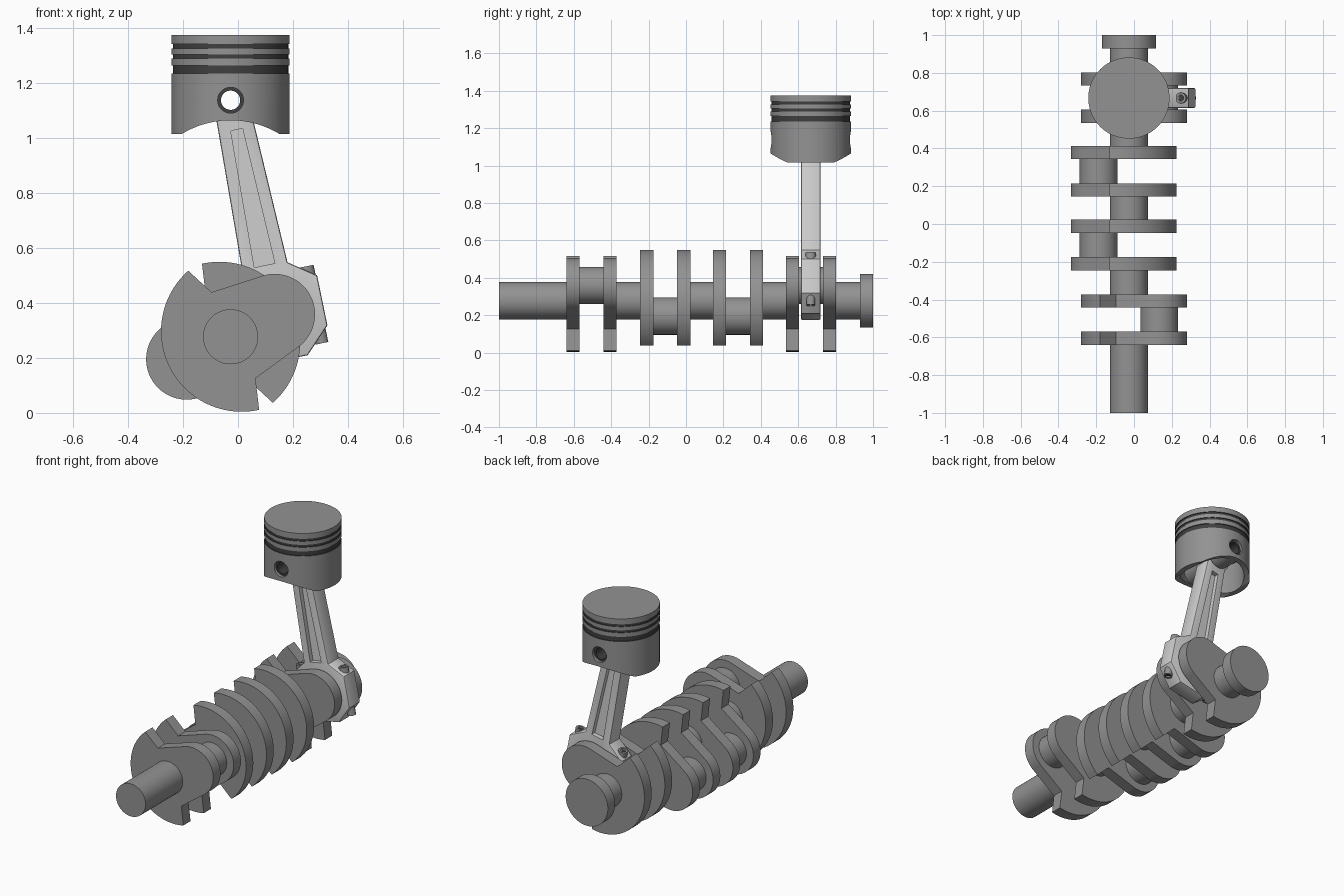
import bpy, bmesh
from math import sin, cos, pi, radians, atan2, hypot
from mathutils import Vector

if "Cube" in bpy.data.objects:
    bpy.data.objects.remove(bpy.data.objects["Cube"])


def material(name, value):
    m = bpy.data.materials.new(name)
    m.use_nodes = True
    col = (value, value, value, 1)
    m.diffuse_color = col
    m.node_tree.nodes["Principled BSDF"].inputs["Base Color"].default_value = col
    return m


STEEL = material("steel grey", 0.29)
LIGHT = material("light forged grey", 0.62)
DARK = material("dark grey", 0.05)

AXIS = Vector((-0.027, 0, 0.277))     # crankshaft centre line
THROW, TILT = 0.18, radians(27)       # crank pin offset and direction
PIN_R, Y_ROD = 0.1, 0.667
Y = Vector((0, 1, 0))


def finish(name, bm, mats):
    bmesh.ops.remove_doubles(bm, verts=bm.verts, dist=1e-5)
    bmesh.ops.recalc_face_normals(bm, faces=bm.faces)
    me = bpy.data.meshes.new(name)
    bm.to_mesh(me)
    bm.free()
    for m in mats:
        me.materials.append(m)
    ob = bpy.data.objects.new(name, me)
    bpy.context.collection.objects.link(ob)
    return ob


def lathe(name, profile, origin, axis, mats, closed=False, steps=72):
    """Turn (radius, height) points around an axis."""
    bm = bmesh.new()
    rot = axis.to_track_quat('Z', 'Y')
    rings = [[bm.verts.new(origin + rot @ Vector((r * cos(a), r * sin(a), h))) for r, h in profile]
             for a in (2 * pi * i / steps for i in range(steps))]
    n = len(profile)
    for i in range(steps):
        p, q = rings[i], rings[(i + 1) % steps]
        for j in range(n if closed else n - 1):
            k = (j + 1) % n
            bm.faces.new((p[j], q[j], q[k], p[k]))
    return finish(name, bm, mats)


def cylinder(name, r, h0, h1, origin, axis, mat):
    return lathe(name, [(0, h0), (r, h0), (r, h1), (0, h1)], origin, axis, [mat])


def tube(name, r0, r1, h0, h1, origin, axis, mat):
    return lathe(name, [(r0, h0), (r1, h0), (r1, h1), (r0, h1)], origin, axis, [mat], True)


def prism(name, outline, origin, angle, y0, y1, mat):
    """Extrude a (u, v) outline along y; u points at angle in the xz plane."""
    bm = bmesh.new()
    c, s = cos(angle), sin(angle)
    verts = [bm.verts.new((origin.x + u * c - v * s, y0, origin.z + u * s + v * c))
             for u, v in outline]
    face = bm.faces.new(verts)
    out = bmesh.ops.extrude_face_region(bm, geom=[face])["geom"]
    bmesh.ops.translate(bm, vec=(0, y1 - y0, 0),
                        verts=[g for g in out if isinstance(g, bmesh.types.BMVert)])
    return finish(name, bm, [mat])


def arc(cx, r, a0, a1, n):
    return [(cx + r * cos(radians(a0 + (a1 - a0) * i / n)),
             r * sin(radians(a0 + (a1 - a0) * i / n))) for i in range(n + 1)]


def bake(ob, cutters=()):
    """Cut the helpers out of a part and apply its modifiers."""
    for c in cutters:
        mod = ob.modifiers.new("cut", 'BOOLEAN')
        mod.operation, mod.solver, mod.object = 'DIFFERENCE', 'EXACT', c
        c.hide_render = True
    bpy.context.view_layer.update()
    me = bpy.data.meshes.new_from_object(ob.evaluated_get(bpy.context.evaluated_depsgraph_get()))
    ob.modifiers.clear()
    ob.data = me
    for c in cutters:
        bpy.data.objects.remove(c)


def pin_centre(angle):
    return AXIS + THROW * Vector((cos(angle), 0, sin(angle)))


# Crankshaft: throws with two webs and one pin each
WEB = 0.07
first_webs = [-0.64, -0.245, 0.145, 0.535]
angles = [TILT, TILT + pi, TILT + pi, TILT]
corner = radians(0) + atan2(0.284, -0.073) * 180 / pi
web_outline = (arc(THROW, 0.147, -80, 80, 32) + [(0.012, 0.176)]
               + arc(0.045, hypot(0.284, 0.073), corner, 360 - corner, 48) + [(0.012, -0.176)])
journal_start = -1.0
for i, (y, ang) in enumerate(zip(first_webs, angles), 1):
    cylinder(f"main_journal_{i}", PIN_R, journal_start, y, AXIS, Y, STEEL)
    for side, y0 in (("front", y), ("rear", y + 0.198)):
        prism(f"crank_web_{i}_{side}", web_outline, AXIS, ang, y0, y0 + WEB, STEEL)
    cylinder(f"crank_pin_{i}", PIN_R, y + WEB, y + 0.198, pin_centre(ang), Y, STEEL)
    journal_start = y + 0.198 + WEB
cylinder("main_journal_5", PIN_R, journal_start, 0.93, AXIS, Y, STEEL)
cylinder("end_flange", 0.143, 0.93, 1.0, AXIS, Y, STEEL)

# Connecting rod: u runs from the wrist pin down to the crank pin
big = pin_centre(TILT) + Y_ROD * Y
small = Vector((AXIS.x, Y_ROD, 1.138))
down = (big - small).normalized()
across = Vector((-down.z, 0, down.x))
rod_angle = atan2(down.z, down.x)
length = (big - small).length
half = [(-0.176, 0.084), (-0.108, 0.18), (0.078, 0.18), (0.17, 0.088)]
outline = (arc(-length, 0.085, 50, 310, 32) + [(u, -v) for u, v in half] + half[::-1])
rod = prism("connecting_rod", outline, big, rod_angle, Y_ROD - 0.053, Y_ROD + 0.053, LIGHT)
bevel = rod.modifiers.new("bevel", 'BEVEL')
bevel.width, bevel.segments, bevel.limit_method = 0.008, 2, 'ANGLE'
bevel.angle_limit = radians(60)
pocket = [(-0.686, -0.022), (-0.182, -0.038), (-0.182, 0.038), (-0.686, 0.022)]
cuts = [prism("pocket_cutter", pocket, big, rod_angle, Y_ROD + a, Y_ROD + b, LIGHT)
        for a, b in ((-0.1, -0.025), (0.025, 0.1))]
cuts.append(cylinder("eye_cutter", 0.047, -0.1, 0.1, small, Y, LIGHT))
bake(rod, cuts)

# Big end bolts, with a hollow head above and a nut below
for side, s in (("left", 1), ("right", -1)):
    at = big + across * 0.147 * s
    tube(f"rod_bolt_head_{side}", 0.016, 0.028, -0.148, -0.09, at, down, STEEL)
    cylinder(f"rod_bolt_shank_{side}", 0.017, -0.138, 0.128, at, down, DARK)
    tube(f"rod_nut_{side}", 0.015, 0.024, 0.08, 0.138, at, down, STEEL)

# Piston: turned shell with three ring grooves, hollow below
R, BOTTOM, TOP = 0.215, 1.015, 1.375
grooves = [(1.236, 1.265), (1.29, 1.305), (1.327, 1.342)]
profile = [(0, 1.215), (0.165, 1.215), (0.182, 1.2), (0.182, BOTTOM), (R, BOTTOM)]
for lo, hi in grooves:
    profile += [(R, lo), (R - 0.005, lo), (R - 0.005, hi), (R, hi)]
profile += [(R, TOP), (0, TOP)]
centre = Vector((AXIS.x, Y_ROD, 0))
piston = lathe("piston", profile, centre, Vector((0, 0, 1)), [STEEL, DARK], steps=96)
for f in piston.data.polygons:
    c = f.center - centre
    if any(lo - 0.001 < c.z < hi + 0.001 for lo, hi in grooves) and hypot(c.x, c.y) > R - 0.01:
        f.material_index = 1
bake(piston, [cylinder("skirt_cutter", 0.342, -0.4, 0.4, Vector((AXIS.x, Y_ROD, 0.723)), Y, STEEL),
              cylinder("bore_cutter", 0.047, -0.4, 0.4, small, Y, STEEL)])

# Wrist pin and its bosses
tube("wrist_pin", 0.035, 0.047, -0.195, 0.195, small, Y, DARK)
tube("pin_boss_front", 0.047, 0.072, -0.192, -0.06, small, Y, STEEL)
tube("pin_boss_rear", 0.047, 0.072, 0.06, 0.192, small, Y, STEEL)

# Smooth the round surfaces, keep machined edges sharp
for ob in bpy.context.view_layer.objects:
    ob.select_set(ob.type == 'MESH')
bpy.context.view_layer.objects.active = rod
bpy.ops.object.shade_smooth_by_angle(angle=radians(30))
